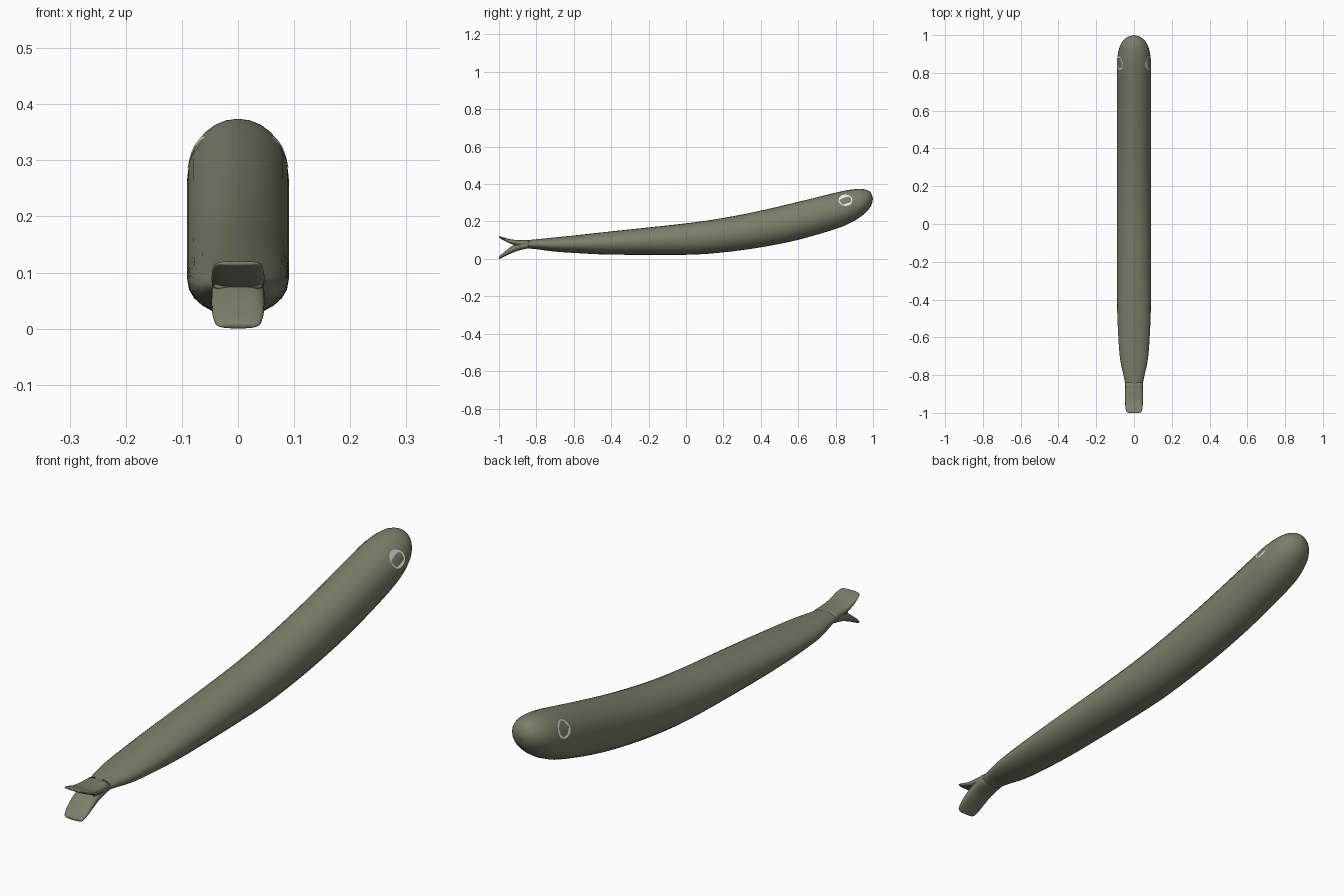
import bpy, bmesh, math
from mathutils import Vector
from mathutils.bvhtree import BVHTree

cube = bpy.data.objects.get("Cube")
if cube:
    bpy.data.objects.remove(cube, do_unlink=True)


def material(name, color):
    m = bpy.data.materials.new(name)
    m.use_nodes = True
    m.diffuse_color = color
    m.node_tree.nodes["Principled BSDF"].inputs["Base Color"].default_value = color
    return m


OLIVE = material("olive skin", (0.20, 0.21, 0.145, 1))
PALE = material("pale eye", (0.8, 0.8, 0.8, 1))


def smooth_path(points, steps):
    """Catmull-Rom interpolation through the stations."""
    pts = [Vector(p) for p in points]
    pts = [2 * pts[0] - pts[1]] + pts + [2 * pts[-1] - pts[-2]]
    out = []
    for a, b, c, d in zip(pts, pts[1:], pts[2:], pts[3:]):
        for i in range(steps):
            t = i / steps
            out.append(0.5 * (2 * b + (c - a) * t + (2 * a - 5 * b + 4 * c - d) * t ** 2
                              + (3 * b - a - 3 * c + d) * t ** 3))
    return out + [pts[-2]]


def finish(bm, name, mat):
    mesh = bpy.data.meshes.new(name)
    bm.to_mesh(mesh)
    mesh.materials.append(mat)
    for p in mesh.polygons:
        p.use_smooth = True
    obj = bpy.data.objects.new(name, mesh)
    bpy.context.collection.objects.link(obj)
    return obj


def loft(stations, steps=4, sides=24, power=1.0):
    """Skin oval rings given as (y, top, bottom, half width)."""
    bm = bmesh.new()
    rings = []
    for y, top, bottom, width in smooth_path(stations, steps):
        ring = []
        for i in range(sides):
            a = math.tau * i / sides
            c, s = math.cos(a), math.sin(a)
            x = math.copysign(abs(c) ** power, c) * max(width, 0)
            z = math.copysign(abs(s) ** power, s) * (top - bottom) / 2
            ring.append(bm.verts.new((x, y, (top + bottom) / 2 + z)))
        rings.append(ring)
    for r, q in zip(rings, rings[1:]):
        for i in range(sides):
            j = (i + 1) % sides
            bm.faces.new((r[i], r[j], q[j], q[i]))
    bm.faces.new(rings[0])
    bm.faces.new(rings[-1])
    bmesh.ops.remove_doubles(bm, verts=bm.verts, dist=0.0003)
    bmesh.ops.recalc_face_normals(bm, faces=bm.faces)
    return bm


# Long arched body, tail end to nose
body_bm = loft([
    (-0.92, 0.083, 0.068, 0.043), (-0.88, 0.097, 0.058, 0.046),
    (-0.84, 0.101, 0.055, 0.048), (-0.80, 0.105, 0.052, 0.056),
    (-0.72, 0.113, 0.041, 0.073), (-0.60, 0.125, 0.032, 0.083),
    (-0.40, 0.147, 0.023, 0.090), (0.0, 0.190, 0.022, 0.091),
    (0.2, 0.219, 0.035, 0.091), (0.4, 0.258, 0.062, 0.091),
    (0.6, 0.305, 0.102, 0.091), (0.8, 0.354, 0.160, 0.091),
    (0.88, 0.370, 0.193, 0.088), (0.935, 0.374, 0.226, 0.077),
    (0.97, 0.367, 0.257, 0.058), (0.99, 0.351, 0.285, 0.034),
    (1.0, 0.32, 0.32, 0.0)])
tree = BVHTree.FromBMesh(body_bm)
finish(body_bm, "body", OLIVE)

# Forked tail fin lobes
LOBES = {
    "upper_tail_lobe": [(-1.0, 0.119, 0.113, 0.028), (-0.994, 0.120, 0.110, 0.039),
                        (-0.975, 0.115, 0.099, 0.045), (-0.94, 0.105, 0.082, 0.047),
                        (-0.90, 0.101, 0.070, 0.047), (-0.84, 0.100, 0.065, 0.046)],
    "lower_tail_lobe": [(-1.0, 0.010, 0.002, 0.028), (-0.994, 0.017, 0.001, 0.039),
                        (-0.975, 0.034, 0.011, 0.045), (-0.94, 0.062, 0.027, 0.047),
                        (-0.90, 0.083, 0.043, 0.047), (-0.84, 0.090, 0.058, 0.046)],
}
for name, stations in LOBES.items():
    finish(loft(stations, power=0.75), name, OLIVE)

# Oval eyes, thin patches that follow the head
for name, side in (("left_eye", 1), ("right_eye", -1)):
    bm = bmesh.new()
    bmesh.ops.create_circle(bm, cap_ends=True, segments=16, radius=1)
    bmesh.ops.inset_region(bm, faces=bm.faces[:], thickness=0.4)
    for v in bm.verts:
        y, z = 0.853 + 0.037 * v.co.x, 0.313 + 0.030 * v.co.y
        hit, normal, _, _ = tree.ray_cast(Vector((side, y, z)), Vector((-side, 0, 0)))
        v.co = hit + normal * 0.002
    for f in bm.faces:
        f.normal_update()
        if f.normal.x * side < 0:
            f.normal_flip()
    finish(bm, name, PALE)
